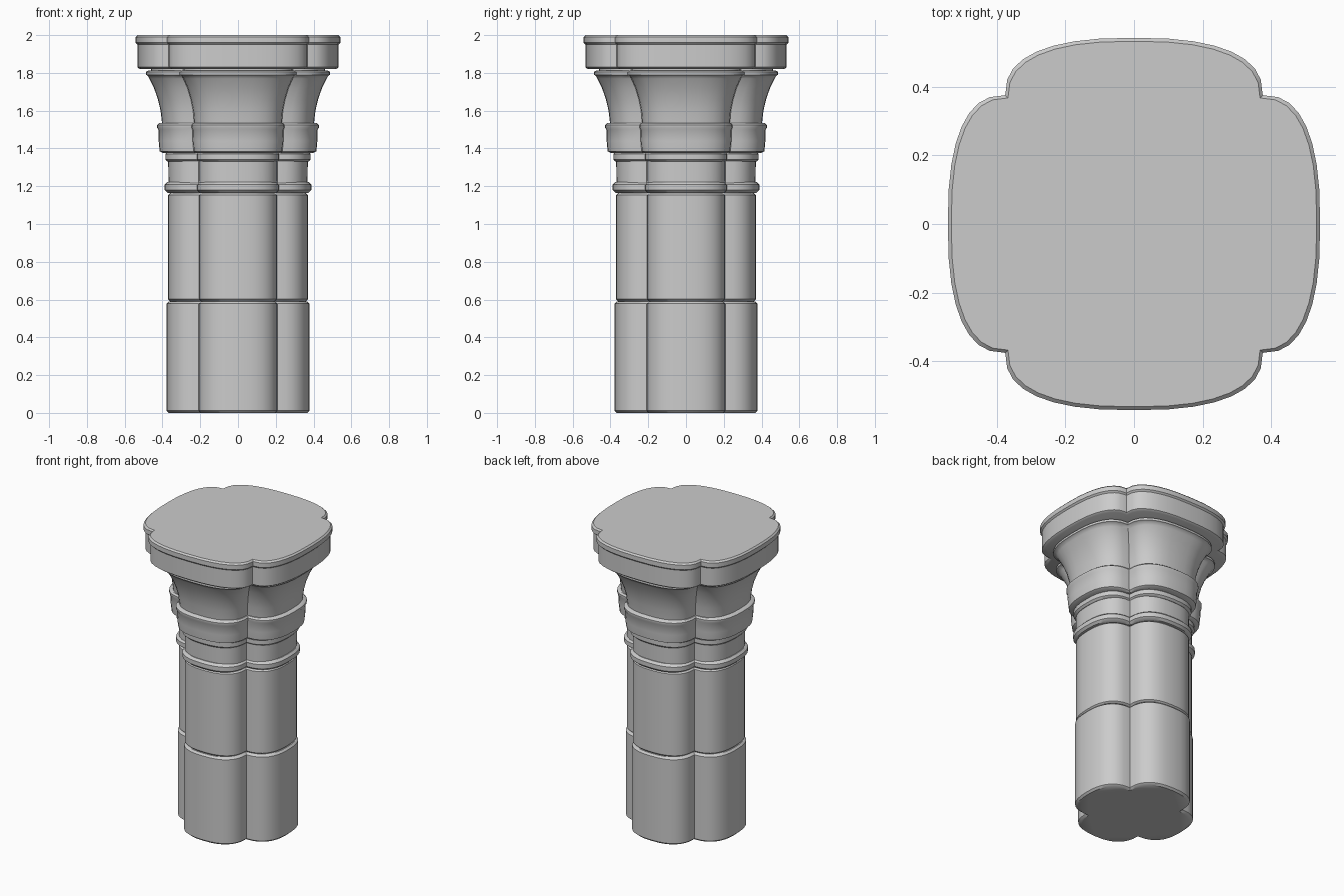
import bpy
from math import sin, cos, pi, radians

if "Cube" in bpy.data.objects:
    bpy.data.objects.remove(bpy.data.objects["Cube"], do_unlink=True)

stone = bpy.data.materials.new("grey stone")
stone.use_nodes = True
colour = (0.6, 0.6, 0.6, 1)
stone.diffuse_color = colour
stone.node_tree.nodes["Principled BSDF"].inputs["Base Color"].default_value = colour

STEPS = 16      # points along each lobe
POWER = 2 / 2.5  # squareness of a lobe


def four_lobed_ring(reach, notch, z):
    """Outline of four rounded lobes that meet in notches on the diagonals."""
    ring = []
    for turn in range(4):
        for i in range(STEPS):
            a = pi * i / STEPS
            c = cos(a)
            x = notch * abs(c) ** POWER * (1 if c > 0 else -1)
            y = notch + (reach - notch) * sin(a) ** POWER
            for _ in range(turn):
                x, y = -y, x
            ring.append((x, y, z))
    return ring


def loft(name, profile):
    """Solid through rings given as (height, reach, notch), bottom to top."""
    n = 4 * STEPS
    verts, faces = [], []
    for z, reach, notch in profile:
        verts += four_lobed_ring(reach, notch, z)
    for r in range(len(profile) - 1):
        for i in range(n):
            j = (i + 1) % n
            faces.append((r * n + i, r * n + j, (r + 1) * n + j, (r + 1) * n + i))
    faces.append(tuple(reversed(range(n))))
    faces.append(tuple(range(len(verts) - n, len(verts))))
    mesh = bpy.data.meshes.new(name)
    mesh.from_pydata(verts, [], faces)
    mesh.materials.append(stone)
    obj = bpy.data.objects.new(name, mesh)
    bpy.context.collection.objects.link(obj)
    bpy.ops.object.select_all(action='DESELECT')
    obj.select_set(True)
    bpy.context.view_layer.objects.active = obj
    bpy.ops.object.shade_smooth_by_angle(angle=radians(40))
    return obj


def block(name, low, high, reach, notch, edge=0.012):
    """Stone block with softened top and bottom edges."""
    return loft(name, [(low, reach - edge, notch - edge), (low + edge, reach, notch),
                       (high - edge, reach, notch), (high, reach - edge, notch - edge)])


# Shaft: two stacked drums
block("lower_drum", 0, 0.59, 0.378, 0.21)
block("upper_drum", 0.59, 1.165, 0.37, 0.207)

# Neck with a ring moulding at each end
block("lower_neck_ring", 1.165, 1.222, 0.388, 0.218, 0.014)
loft("neck", [(1.2, 0.368, 0.208), (1.36, 0.37, 0.21)])
block("upper_neck_ring", 1.33, 1.382, 0.385, 0.218, 0.012)

# Rounded band below the bell
loft("capital_band", [(1.375, 0.395, 0.225), (1.385, 0.415, 0.235), (1.44, 0.42, 0.24),
                      (1.5, 0.422, 0.242), (1.51, 0.428, 0.246), (1.525, 0.428, 0.246),
                      (1.535, 0.415, 0.238)])

# Flaring bell of the capital with a thin rim
loft("capital_bell", [(1.53, 0.402, 0.232), (1.6, 0.41, 0.238), (1.66, 0.424, 0.25),
                      (1.72, 0.445, 0.268), (1.77, 0.47, 0.29), (1.785, 0.478, 0.3),
                      (1.79, 0.488, 0.31), (1.805, 0.488, 0.31), (1.812, 0.475, 0.3)])
loft("capital_recess", [(1.805, 0.46, 0.29), (1.83, 0.46, 0.29)])

# Top slab with a slightly wider lip
loft("top_slab", [(1.82, 0.52, 0.355), (1.83, 0.532, 0.367), (1.95, 0.532, 0.367),
                  (1.96, 0.542, 0.375), (1.99, 0.542, 0.375), (2.0, 0.532, 0.367)])
